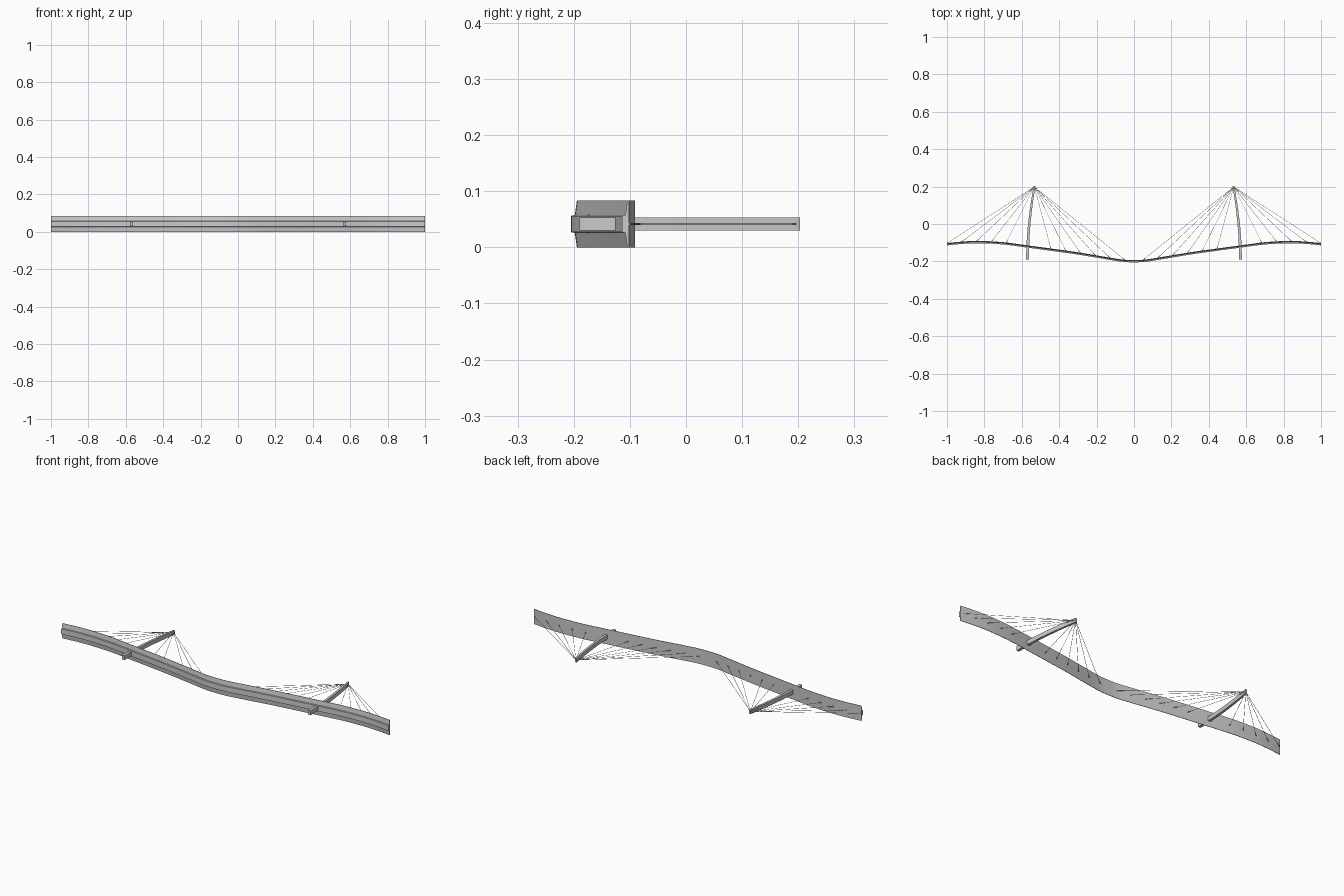
import bpy, bmesh
from mathutils import Vector

if "Cube" in bpy.data.objects:
    bpy.data.objects.remove(bpy.data.objects["Cube"])

ZC = 0.0415  # centre plane of the bridge width


def spline(pts, n):
    """Catmull-Rom through 2D points, n samples per span."""
    p = [Vector(q) for q in pts]
    p = [2 * p[0] - p[1]] + p + [2 * p[-1] - p[-2]]
    out = []
    for i in range(1, len(p) - 2):
        a, b, c, d = p[i - 1:i + 3]
        for k in range(n):
            t = k / n
            out.append(0.5 * (2 * b + (c - a) * t + (2 * a - 5 * b + 4 * c - d) * t * t
                              + (3 * b - a - 3 * c + d) * t ** 3))
    return out + [p[-2]]


def loft(name, rings):
    """Closed solid skinned through a list of rings."""
    bm = bmesh.new()
    vs = [[bm.verts.new(c) for c in r] for r in rings]
    m = len(rings[0])
    for a, b in zip(vs, vs[1:]):
        for j in range(m):
            bm.faces.new((a[j], a[(j + 1) % m], b[(j + 1) % m], b[j]))
    bm.faces.new(vs[0])
    bm.faces.new(vs[-1])
    bmesh.ops.recalc_face_normals(bm, faces=bm.faces)
    me = bpy.data.meshes.new(name)
    bm.to_mesh(me)
    bm.free()
    ob = bpy.data.objects.new(name, me)
    bpy.context.collection.objects.link(ob)
    return ob


def rod(name, a, b, r, sides=6, r2=None):
    d = b - a
    bpy.ops.mesh.primitive_cone_add(vertices=sides, radius1=r, radius2=r if r2 is None else r2,
                                    depth=d.length, location=(a + b) / 2,
                                    rotation=d.to_track_quat('Z', 'Y').to_euler())
    bpy.context.object.name = name


# Roadway line (top surface), mirrored about the middle
half = [(0, -.192), (.06, -.190), (.15, -.176), (.3, -.151), (.45, -.130), (.57, -.114),
        (.7, -.097), (.83, -.0905), (.92, -.094), (1, -.102)]
line = spline([(-x, y) for x, y in half[:0:-1]] + half, 4)


def deck_y(x):
    for a, b in zip(line, line[1:]):
        if a.x <= x <= b.x:
            return a.y + (b.y - a.y) * (x - a.x) / (b.x - a.x)


# Deck: flat top, sloped underside, central box girder; (offset z, offset y)
section = [(-.0415, 0), (.0415, 0), (.0415, -.0025), (.016, -.006), (.0145, -.0125),
           (-.0145, -.0125), (-.016, -.006), (-.0415, -.0025)]
loft("deck", [[(p.x, p.y + dy, ZC + dz) for dz, dy in section] for p in line])

# Curved masts, cables and anchors on each side
axis = spline([(.569, -.19), (.567, -.1), (.560, 0), (.548, .1), (.532, .203)], 4)
for s, side in ((-1, "left"), (1, "right")):
    rings = []
    for i, p in enumerate(axis):
        w = .008 - .003 * i / (len(axis) - 1)
        rings.append([(s * (p.x + dx * w), p.y, ZC + dz * .0115)
                      for dx, dz in ((-1, -1), (1, -1), (1, 1), (-1, 1))])
    loft("mast_" + side, rings)
    top = Vector((s * .533, .199, ZC))
    for i in range(13):
        x = .05 + .948 * i / 12
        if abs(x - .567) < .05:
            continue
        foot = Vector((s * x, deck_y(s * x), ZC))
        rod(f"cable_{side}_{i}", foot, top, .0009)
        rod(f"anchor_{side}_{i}", foot, foot + (top - foot).normalized() * .016, .0022, 6, .0012)
